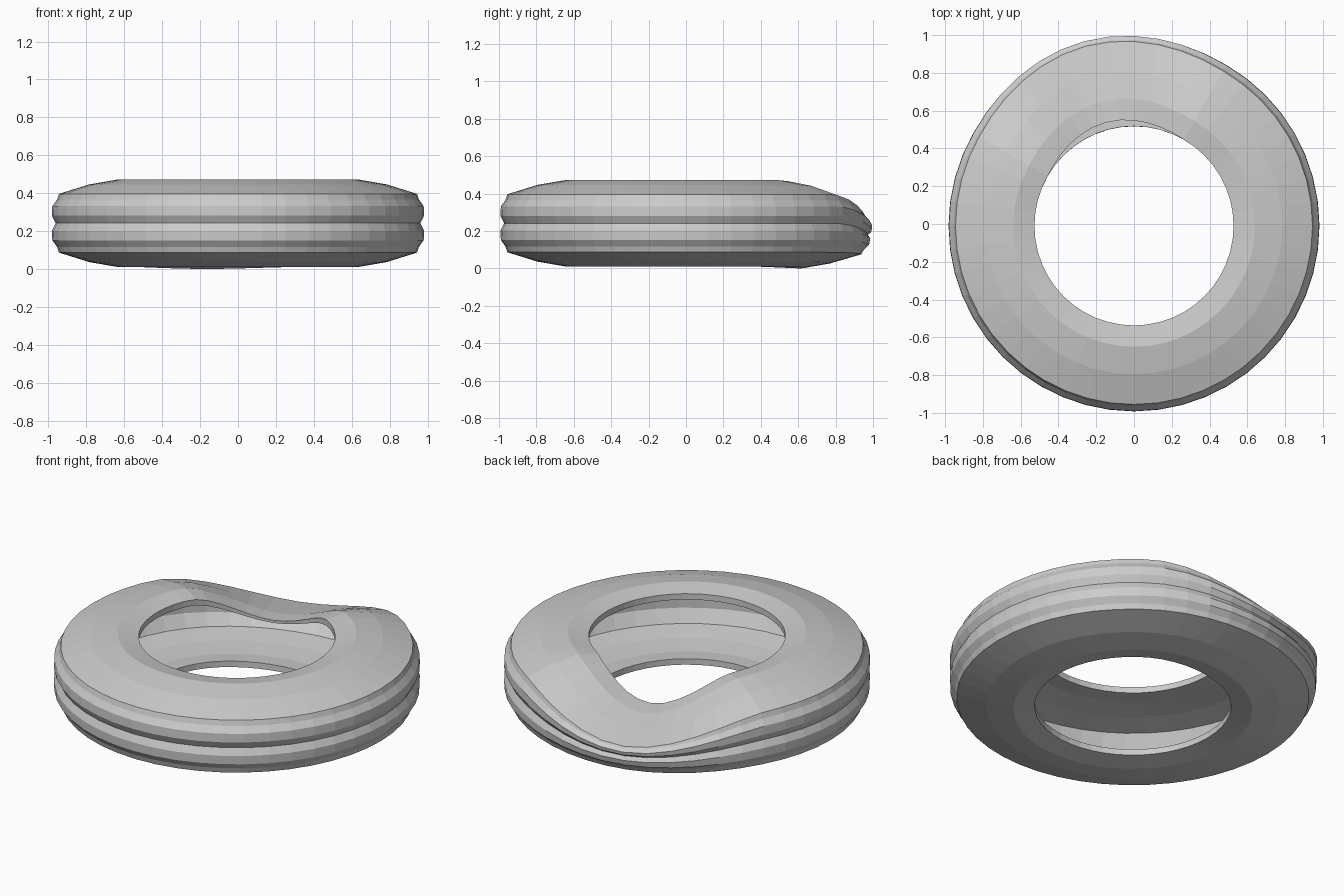
import bpy, bmesh
from math import sin, cos, pi, radians

if "Cube" in bpy.data.objects:
    bpy.data.objects.remove(bpy.data.objects["Cube"])

SEGMENTS = 48
MID_Z = 0.245
CENTRE_Y = -0.01

# Upper half of the closed tyre section (radius, height), hole to tread and back inside
outer_half = [(0.527, 0.42), (0.527, 0.455), (0.64, 0.475), (0.785, 0.45), (0.945, 0.40),
              (0.955, 0.37), (0.98, 0.335), (0.982, 0.285)]
inner_half = [(0.94, 0.31), (0.90, 0.385), (0.77, 0.41), (0.63, 0.425)]


def flip(points):
    return [(r, 2 * MID_Z - z) for r, z in reversed(points)]


section = (outer_half + [(0.962, MID_Z)] + flip(outer_half)
           + flip(inner_half) + inner_half)


def smoothstep(t):
    t = max(0.0, min(1.0, t))
    return t * t * (3 - 2 * t)


# Sagging dent at the back, slightly toward the left side
def tyre_point(r, z, a):
    off = abs(a - radians(90 + 15))
    off = min(off, 2 * pi - off)
    w = smoothstep(1 - off / radians(50))
    high = max(0.0, (z - 0.06) / 0.34)
    scale = 0.7 + 0.3 * (r - 0.53) / 0.41
    drop = 0.16 * scale * high ** 1.6
    r += 0.04 * w * min(1.0, high)
    z -= w * (drop + 0.011)
    return (r * cos(a), r * sin(a) + CENTRE_Y, z)


# Revolve the section into a closed ring
bm = bmesh.new()
rings = []
for i in range(SEGMENTS):
    a = 2 * pi * i / SEGMENTS
    rings.append([bm.verts.new(tyre_point(r, z, a)) for r, z in section])
n = len(section)
for i in range(SEGMENTS):
    here, after = rings[i], rings[(i + 1) % SEGMENTS]
    for j in range(n):
        k = (j + 1) % n
        bm.faces.new((here[j], here[k], after[k], after[j]))
bmesh.ops.recalc_face_normals(bm, faces=bm.faces[:])

# Rest on the ground
low = min(v.co.z for v in bm.verts)
bmesh.ops.translate(bm, verts=bm.verts[:], vec=(0, 0, -low))

mesh = bpy.data.meshes.new("worn_tyre")
bm.to_mesh(mesh)
bm.free()
tyre = bpy.data.objects.new("worn_tyre", mesh)
bpy.context.collection.objects.link(tyre)
